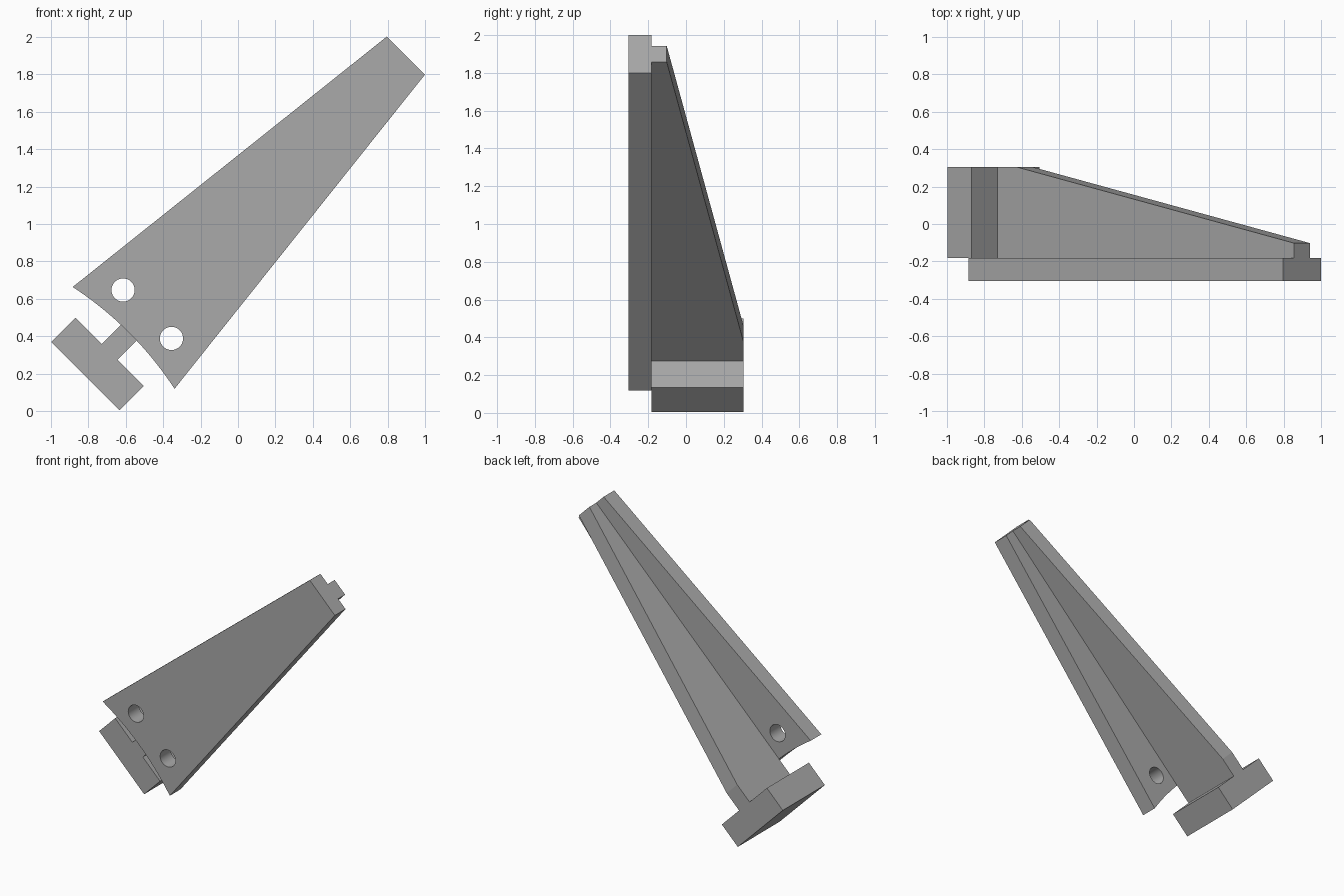
import bpy
import bmesh
import math
from mathutils import Matrix, Vector

cube = bpy.data.objects.get("Cube")
if cube:
    bpy.data.objects.remove(cube, do_unlink=True)

# One plain grey for the whole bracket
grey = bpy.data.materials.new("plain_grey")
grey.use_nodes = True
COLOUR = (0.4, 0.4, 0.4, 1)
grey.diffuse_color = COLOUR
grey.node_tree.nodes["Principled BSDF"].inputs["Base Color"].default_value = COLOUR

# Tilted frame: u runs along the arm, v across it, w from front to back
R = math.sqrt(0.5)
U, V, W = Vector((R, 0, R)), Vector((-R, 0, R)), Vector((0, 1, 0))
ORIGIN = V * 0.709
FRONT, MIDDLE, BACK = -0.305, -0.182, 0.305
TIP, BASE, NECK, FOOT = 1.978, -0.156, -0.262, -0.445


def extrude_profile(name, points, direction):
    """Solid from a planar loop of (u, v, w) points swept along direction."""
    bm = bmesh.new()
    loop = [bm.verts.new(ORIGIN + U * u + V * v + W * w) for u, v, w in points]
    face = bm.faces.new(loop)
    swept = bmesh.ops.extrude_face_region(bm, geom=[face])["geom"]
    bmesh.ops.translate(bm, vec=direction,
                        verts=[g for g in swept if isinstance(g, bmesh.types.BMVert)])
    bmesh.ops.recalc_face_normals(bm, faces=bm.faces)
    mesh = bpy.data.meshes.new(name)
    bm.to_mesh(mesh)
    bm.free()
    mesh.materials.append(grey)
    obj = bpy.data.objects.new(name, mesh)
    bpy.context.collection.objects.link(obj)
    return obj


# Tapered front plate with a shallow concave arc at the wide end
half_base, half_tip, sagitta, steps = 0.385, 0.144, 0.04, 24
radius = (half_base ** 2 + sagitta ** 2) / (2 * sagitta)
sweep = math.asin(half_base / radius)
outline = [(TIP, -half_tip, FRONT), (TIP, half_tip, FRONT)]
for i in range(steps + 1):
    a = sweep * (1 - 2 * i / steps)
    outline.append((BASE + sagitta - radius * (1 - math.cos(a)),
                    radius * math.sin(a), FRONT))
plate = extrude_profile("tapered_plate", outline, W * (MIDDLE - FRONT))

# Two bolt holes through the wide end
for side, label in ((1, "upper"), (-1, "lower")):
    centre = ORIGIN + U * 0.023 + V * 0.183 * side + W * (FRONT + MIDDLE) / 2
    bpy.ops.mesh.primitive_cylinder_add(vertices=48, radius=0.062, depth=0.4,
                                        location=centre,
                                        rotation=(math.pi / 2, 0, 0))
    cutter = bpy.context.object
    cutter.name = label + "_hole_cutter"
    cutter.data.materials.append(grey)
    cutter.hide_render = True
    cut = plate.modifiers.new(label + "_hole", "BOOLEAN")
    cut.operation = "DIFFERENCE"
    cut.solver = "EXACT"
    cut.object = cutter
    bpy.context.view_layer.objects.active = plate
    bpy.ops.object.modifier_apply(modifier=cut.name)
    bpy.data.objects.remove(cutter, do_unlink=True)

bpy.ops.object.select_all(action="DESELECT")
plate.select_set(True)
bpy.context.view_layer.objects.active = plate
bpy.ops.object.shade_smooth_by_angle(angle=math.radians(30))

# Stiffening rib: full depth at the neck, sloping down to the tip
half_rib = 0.06
rib_side = [(NECK, MIDDLE), (TIP, MIDDLE), (TIP, -0.102), (-0.12, BACK), (NECK, BACK)]
extrude_profile("sloping_rib", [(u, -half_rib, w) for u, w in rib_side],
                V * 2 * half_rib)

# Cross bar closing the end of the rib
half_bar = 0.258
bar = [(FOOT, -half_bar), (NECK, -half_bar), (NECK, half_bar), (FOOT, half_bar)]
extrude_profile("end_cross_bar", [(u, v, MIDDLE) for u, v in bar],
                W * (BACK - MIDDLE))
